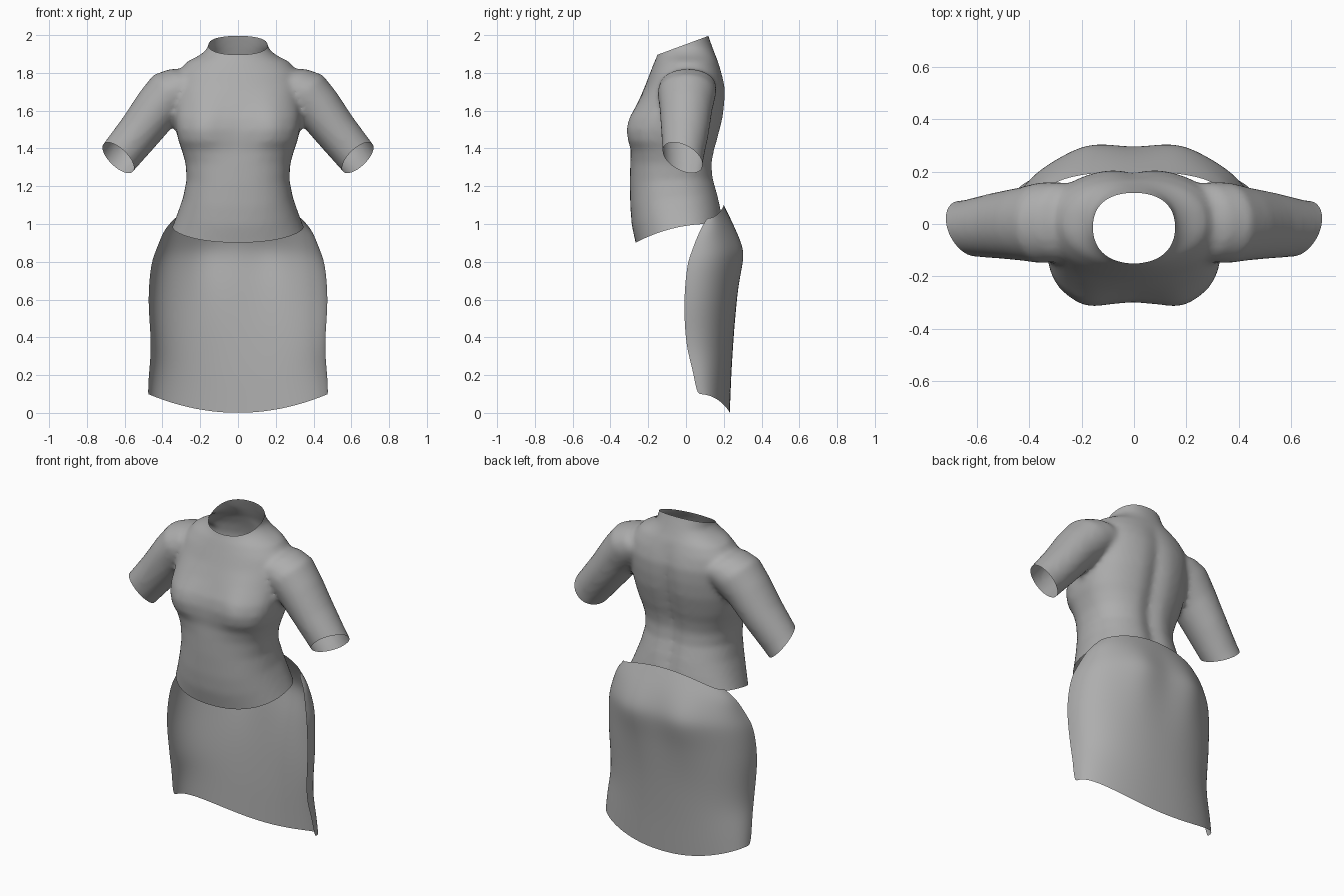
import bpy, bmesh
from math import sin, cos, pi, exp, copysign
from mathutils import Vector

cube = bpy.data.objects.get("Cube")
if cube:
    bpy.data.objects.remove(cube, do_unlink=True)

fabric = bpy.data.materials.new("grey fabric")
fabric.use_nodes = True
GREY = (0.42, 0.42, 0.42, 1)
fabric.diffuse_color = GREY
fabric.node_tree.nodes["Principled BSDF"].inputs["Base Color"].default_value = GREY


def make_object(name, bm):
    mesh = bpy.data.meshes.new(name)
    bm.to_mesh(mesh)
    bm.free()
    mesh.materials.append(fabric)
    obj = bpy.data.objects.new(name, mesh)
    bpy.context.collection.objects.link(obj)
    bpy.ops.object.select_all(action='DESELECT')
    obj.select_set(True)
    bpy.context.view_layer.objects.active = obj
    return obj


def bump(x, width):
    return exp(-(x / width) ** 2)


def power(v, n):
    return copysign(abs(v) ** (2 / n), v)


def loft(bm, rings):
    """Closed, capped skin through rings of points."""
    loops = [[bm.verts.new(p) for p in ring] for ring in rings]
    n = len(loops[0])
    for a, b in zip(loops, loops[1:]):
        for i in range(n):
            j = (i + 1) % n
            bm.faces.new((a[i], a[j], b[j], b[i]))
    bm.faces.new(loops[0][::-1])
    bm.faces.new(loops[-1])


def torso_ring(z, half, front, back, square, bust, groove, n=56):
    mid, ring = (front + back) / 2, []
    for i in range(n):
        t = 2 * pi * i / n
        s, c = sin(t), cos(t)
        k = square if s < 0 else 2.3
        x = half * power(c, k)
        y = mid + (back - front) / 2 * power(s, k)
        if s < 0:
            y -= bust * bump(abs(x) - 0.18, 0.09) * abs(s)
        else:
            y -= groove * bump(x, 0.05) * s
        ring.append((x, y, z))
    return ring


def arm_ring(center, across, depth, side, n=32):
    x, y, z = center
    ring = []
    for i in range(n):
        t = 2 * pi * i / n * side
        r = across * cos(t)
        ring.append((side * (x + 0.72 * r), y + depth * sin(t), z + 0.69 * r))
    return ring


# Top: height, half width, front, back, front squareness, bust, spine groove
torso = [
    (0.80, .38, -.25, .22, 2.3, 0, 0),
    (0.90, .347, -.267, .20, 2.3, 0, .01),
    (1.00, .318, -.287, .19, 2.3, 0, .02),
    (1.10, .291, -.295, .175, 2.4, 0, .025),
    (1.22, .272, -.297, .15, 2.4, 0, .025),
    (1.32, .277, -.295, .143, 2.5, 0, .025),
    (1.39, .297, -.292, .155, 2.8, .006, .025),
    (1.44, .315, -.297, .17, 3.4, .018, .025),
    (1.50, .328, -.298, .185, 3.5, .026, .025),
    (1.56, .335, -.287, .20, 3.2, .024, .025),
    (1.65, .335, -.25, .21, 2.7, .01, .02),
    (1.73, .335, -.217, .21, 2.4, 0, .015),
    (1.80, .32, -.19, .192, 2.2, 0, .01),
    (1.86, .27, -.167, .17, 2, 0, 0),
    (1.895, .20, -.15, .155, 2, 0, 0),
    (1.93, .16, -.142, .142, 2, 0, 0),
    (2.00, .15, -.14, .117, 2, 0, 0),
    (2.10, .15, -.14, .10, 2, 0, 0),
]
# Sleeves: centre, radius across, radius front to back
sleeve = [
    ((.18, .01, 1.75), .10, .12),
    ((.27, .01, 1.735), .125, .15),
    ((.35, .005, 1.695), .137, .155),
    ((.43, 0, 1.61), .127, .14),
    ((.525, -.005, 1.485), .116, .126),
    ((.635, -.015, 1.35), .108, .108),
    ((.74, -.02, 1.22), .10, .10),
]
bm = bmesh.new()
loft(bm, [torso_ring(*row) for row in torso])
for side in (1, -1):
    loft(bm, [arm_ring(*row, side) for row in sleeve])
bmesh.ops.recalc_face_normals(bm, faces=bm.faces)
shirt = make_object("shirt", bm)

# Blend the sleeves into the body
remesh = shirt.modifiers.new("blend", 'REMESH')
remesh.mode = 'VOXEL'
remesh.voxel_size = 0.016
soften = shirt.modifiers.new("soften", 'SMOOTH')
soften.iterations = 6
for name in ("blend", "soften"):
    bpy.ops.object.modifier_apply(modifier=name)

# Open the hem, neck and cuffs
bm = bmesh.new()
bm.from_mesh(shirt.data)


def cut(point, normal, keep):
    faces = [f for f in bm.faces if keep(f.calc_center_median())]
    parts = set(faces)
    for f in faces:
        parts.update(f.verts)
        parts.update(f.edges)
    bmesh.ops.bisect_plane(bm, geom=list(parts), plane_co=point,
                           plane_no=Vector(normal).normalized(), clear_outer=True)


cut((0, 0, 0.9), (0, 0, -1), lambda c: c.z < 1.1)
cut((0, -.14, 1.9), (0, -.37, 1), lambda c: c.z > 1.8)
for side in (1, -1):
    cut((side * .635, -.015, 1.35), (side * .68, -.45, -.73),
        lambda c: c.x * side > 0.42)

# Raise the hem towards the back
for v in bm.verts:
    weight = min(1, max(0, (1.3 - v.co.z) / 0.4))
    if abs(v.co.x) < 0.4:
        v.co.z += 0.1 * weight * (1 - (max(0, 0.12 - v.co.y) / 0.39) ** 2)
bm.to_mesh(shirt.data)
bm.free()
for poly in shirt.data.polygons:
    poly.material_index = 0
bpy.ops.object.shade_smooth()

# Skirt back panel: height, half width, side edge, back, seat lobes
panel = [
    (1.10, .335, .11, .20, 0),
    (1.03, .385, .08, .235, .004),
    (0.96, .41, .055, .265, .012),
    (0.87, .437, .03, .293, .024),
    (0.80, .457, .01, .292, .022),
    (0.70, .47, -.003, .278, .012),
    (0.58, .475, -.01, .267, .004),
    (0.45, .465, -.006, .256, 0),
    (0.32, .46, .005, .247, 0),
    (0.20, .467, .03, .24, 0),
    (0.10, .474, .045, .236, 0),
    (0.00, .476, .06, .232, 0),
]
COLS = 28
bm = bmesh.new()
rows = []
for z, half, edge, back, lobe in panel:
    row = []
    for i in range(COLS + 1):
        t = pi * i / COLS
        x = half * power(cos(t), 2.3)
        y = edge + (back - edge) * power(sin(t), 2.3)
        y += lobe * bump(abs(x) - 0.17, 0.11)
        u = (x / half) ** 2
        low = max(0, 1 - z / 0.4)
        high = max(0, (z - 0.8) / 0.3)
        row.append(bm.verts.new((x, y, z + 0.1 * u * low - 0.07 * u * high)))
    rows.append(row)
for a, b in zip(rows, rows[1:]):
    for i in range(COLS):
        bm.faces.new((a[i], a[i + 1], b[i + 1], b[i]))
bmesh.ops.recalc_face_normals(bm, faces=bm.faces)
skirt = make_object("skirt_back_panel", bm)
skirt.modifiers.new("smooth", 'SUBSURF').levels = 2
skirt.modifiers["smooth"].render_levels = 2
bpy.ops.object.shade_smooth()
